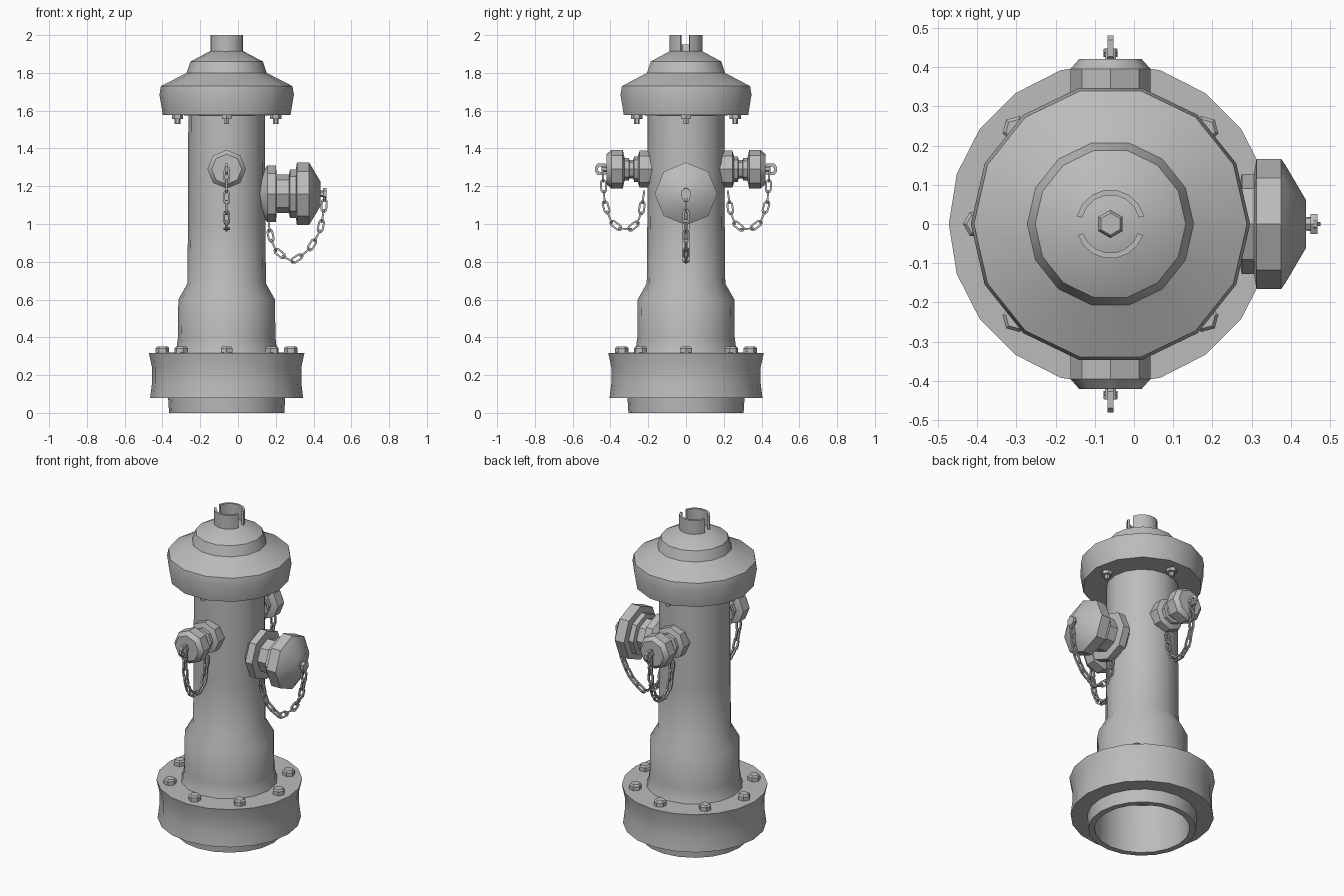
import bpy, bmesh, math
from math import sin, cos, pi, radians
from mathutils import Matrix, Vector

cube = bpy.data.objects.get("Cube")
if cube:
    bpy.data.objects.remove(cube)

AXIS = -0.06  # x of the vertical axis of the hydrant

iron = bpy.data.materials.new("grey iron")
iron.use_nodes = True
GREY = (0.5, 0.5, 0.5, 1)
iron.diffuse_color = GREY
iron.node_tree.nodes["Principled BSDF"].inputs["Base Color"].default_value = GREY


def finish(name, bm, matrix=Matrix(), angle=35):
    bmesh.ops.recalc_face_normals(bm, faces=bm.faces)
    mesh = bpy.data.meshes.new(name)
    bm.to_mesh(mesh)
    bm.free()
    mesh.transform(matrix)
    mesh.materials.append(iron)
    obj = bpy.data.objects.new(name, mesh)
    bpy.context.collection.objects.link(obj)
    bpy.ops.object.select_all(action='DESELECT')
    obj.select_set(True)
    bpy.context.view_layer.objects.active = obj
    bpy.ops.object.shade_smooth_by_angle(angle=radians(angle))
    return obj


def lathe(name, profile, sides, matrix, angle=35):
    """Turn (radius, height) points about z and close both ends."""
    bm = bmesh.new()
    rings = [[bm.verts.new((r * cos(2 * pi * i / sides), r * sin(2 * pi * i / sides), h))
              for i in range(sides)] for r, h in profile]
    for a, b in zip(rings, rings[1:]):
        for i in range(sides):
            j = (i + 1) % sides
            bm.faces.new((a[i], a[j], b[j], b[i]))
    bm.faces.new(rings[0])
    bm.faces.new(rings[-1])
    return finish(name, bm, matrix, angle)


def arc_wall(name, inner, outer, low, high, start, end, steps=7):
    """Curved wall between two angles."""
    bm = bmesh.new()
    sections = []
    for i in range(steps + 1):
        a = radians(start + (end - start) * i / steps)
        sections.append([bm.verts.new((r * cos(a), r * sin(a), z)) for r, z in
                         ((inner, low), (outer, low), (outer, high), (inner, high))])
    for a, b in zip(sections, sections[1:]):
        for k in range(4):
            n = (k + 1) % 4
            bm.faces.new((a[k], a[n], b[n], b[k]))
    bm.faces.new(sections[0])
    bm.faces.new(sections[-1])
    finish(name, bm, centre)


def add_link(bm, matrix, length, width, bar):
    """Flat-sided chain link: an elongated hexagon with a square bar."""
    def loop(half_l, half_w, z):
        corner = half_l * 0.62
        points = ((half_l, half_w * 0.45), (corner, half_w), (-corner, half_w), (-half_l, half_w * 0.45),
                  (-half_l, -half_w * 0.45), (-corner, -half_w), (corner, -half_w), (half_l, -half_w * 0.45))
        return [bm.verts.new(matrix @ Vector((x, y, z))) for x, y in points]
    h = bar / 2
    loops = [loop(length / 2, width / 2, -h), loop(length / 2, width / 2, h),
             loop(length / 2 - bar, width / 2 - bar, h), loop(length / 2 - bar, width / 2 - bar, -h)]
    for k in range(4):
        a, b = loops[k], loops[(k + 1) % 4]
        for i in range(8):
            j = (i + 1) % 8
            bm.faces.new((a[i], a[j], b[j], b[i]))


def chain(name, path, matrix, pitch=0.056):
    """Links alternate by a quarter turn along a path of (out, height) points."""
    points = [Vector((x, 0, z)) for x, z in path]
    lengths = [(b - a).length for a, b in zip(points, points[1:])]
    total = sum(lengths)
    count = round(total / pitch)

    def at(distance):
        for a, b, size in zip(points, points[1:], lengths):
            if distance <= size:
                return a.lerp(b, distance / size)
            distance -= size
        return points[-1]

    bm = bmesh.new()
    for i in range(count):
        p, q = at(total * i / count), at(total * (i + 1) / count)
        along = (q - p).normalized()
        side = Vector((0, 1, 0))
        up = along.cross(side)
        if i % 2:
            side, up = up, -side
        frame = Matrix((along, side, up)).transposed().to_4x4()
        add_link(bm, Matrix.Translation((p + q) / 2) @ frame, pitch + 0.018, 0.036, 0.010)
    finish(name, bm, matrix)


centre = Matrix.Translation((AXIS, 0, 0))
to_x = Matrix.Rotation(pi / 2, 4, 'Y')

# Hollow foot and bolted base flange
lathe("base_flange", [(0.26, 0.3), (0.27, 0.0), (0.305, 0.0), (0.31, 0.08), (0.405, 0.08),
                      (0.395, 0.16), (0.395, 0.24), (0.412, 0.318), (0.2, 0.32)], 20, centre)

# Barrel
lathe("barrel", [(0.275, 0.315), (0.265, 0.345), (0.258, 0.4), (0.256, 0.6), (0.208, 0.685),
                 (0.205, 1.0), (0.203, 1.6)], 16, centre, 50)

# Bonnet
lathe("bonnet", [(0.19, 1.575), (0.338, 1.578), (0.356, 1.685), (0.348, 1.73), (0.212, 1.8),
                 (0.192, 1.86), (0.088, 1.915)], 14, centre, 40)

# Slotted collar and operating nut
arc_wall("collar_back", 0.074, 0.088, 1.9, 2.0, 13, 167)
arc_wall("collar_front", 0.074, 0.088, 1.9, 2.0, 199, 341)
lathe("operating_nut", [(0.036, 1.9), (0.036, 1.94), (0.028, 1.95)], 6,
      centre @ Matrix.Rotation(pi / 6, 4, 'Z'))

# Base bolts
for i in range(8):
    turn = Matrix.Rotation(i * pi / 4, 4, 'Z')
    lathe("base_bolt", [(0.036, 0.315), (0.036, 0.342), (0.027, 0.352)], 6,
          centre @ turn @ Matrix.Translation((0.34, 0, 0)))

# Bonnet bolts
for i in range(4):
    turn = Matrix.Rotation(i * pi / 2, 4, 'Z')
    lathe("bonnet_bolt", [(0.015, 1.53), (0.015, 1.556), (0.03, 1.556), (0.03, 1.582)], 6,
          centre @ turn @ Matrix.Translation((0.26, 0, 0)))

# Side outlets with caps, eyes and chains, facing front and back
for label, angle in (("front", -pi / 2), ("back", pi / 2)):
    turn = centre @ Matrix.Rotation(angle, 4, 'Z')
    outlet = turn @ Matrix.Translation((0, 0, 1.29)) @ to_x
    lathe(label + "_outlet", [(0.09, 0.15), (0.098, 0.21), (0.098, 0.245), (0.068, 0.255),
                              (0.068, 0.275), (0.05, 0.278), (0.05, 0.3), (0.06, 0.302),
                              (0.06, 0.34)], 8, outlet)
    lathe(label + "_cap", [(0.06, 0.325), (0.102, 0.335), (0.102, 0.395), (0.08, 0.42)], 8, outlet)
    lathe(label + "_eye_stem", [(0.016, 0.41), (0.016, 0.448)], 6, outlet)
    bm = bmesh.new()
    add_link(bm, Matrix.Rotation(pi / 2, 4, 'X'), 0.066, 0.06, 0.016)
    finish(label + "_eye", bm, turn @ Matrix.Translation((0.448, 0, 1.29)))
    chain(label + "_chain", [(0.442, 1.285), (0.43, 1.1), (0.395, 1.01), (0.33, 0.962),
                             (0.265, 0.985), (0.237, 1.06), (0.222, 1.17)], turn)

# Large side outlet
large = Matrix.Translation((0, 0, 1.16)) @ to_x
lathe("large_outlet", [(0.075, 0.06), (0.09, 0.11), (0.15, 0.155), (0.15, 0.2), (0.102, 0.205),
                       (0.102, 0.27), (0.128, 0.275), (0.128, 0.32)], 8, large)
lathe("large_cap", [(0.12, 0.305), (0.166, 0.312), (0.166, 0.375), (0.152, 0.385),
                    (0.062, 0.438)], 8, large)
lathe("large_eye_stem", [(0.018, 0.43), (0.018, 0.45), (0.03, 0.45), (0.03, 0.468)], 6, large)
chain("large_chain", [(0.462, 1.18), (0.452, 1.05), (0.43, 0.95), (0.37, 0.855), (0.285, 0.80),
                      (0.205, 0.85), (0.17, 0.93), (0.162, 1.02)], Matrix())
